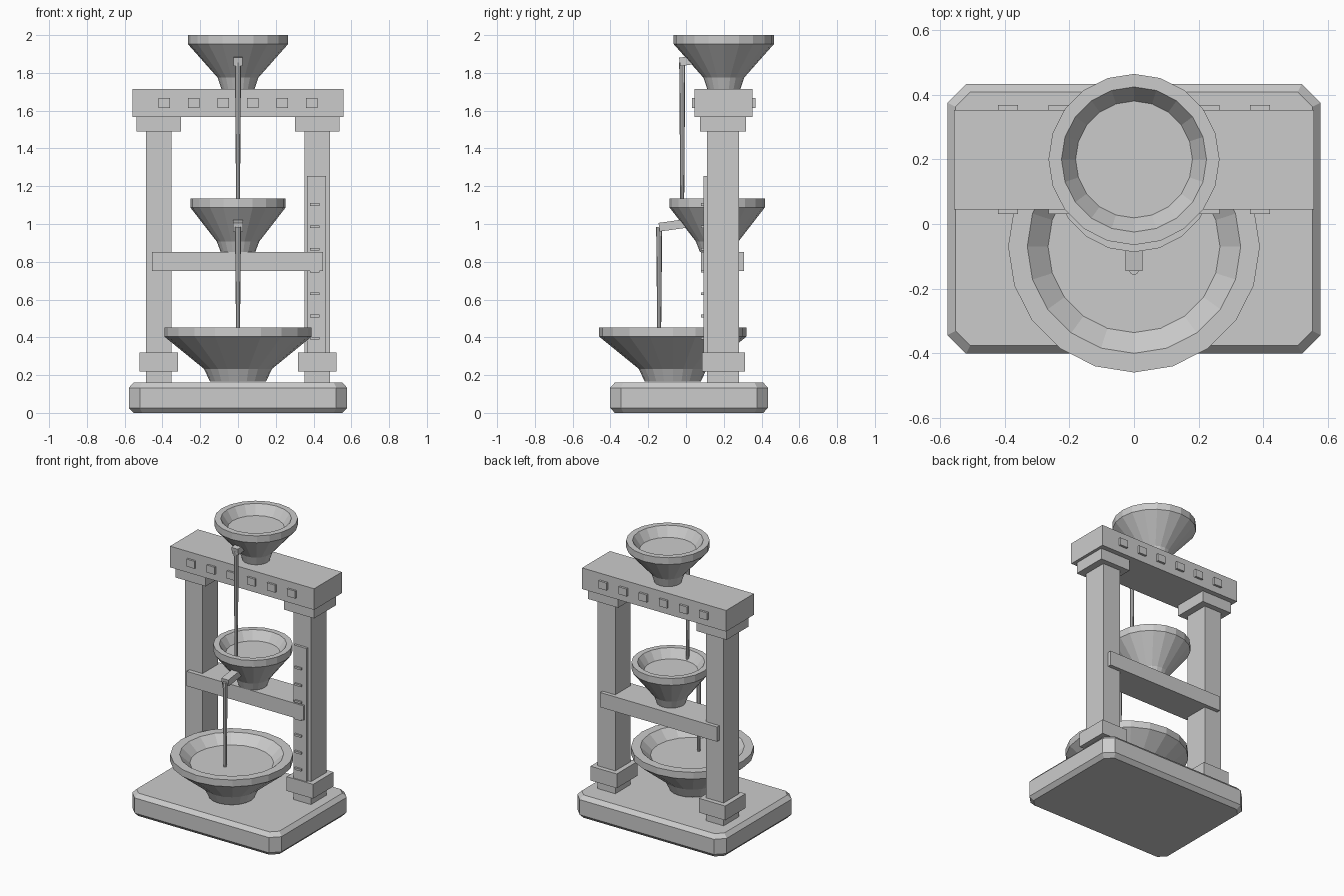
import bpy, bmesh, math
from mathutils import Matrix, Vector

cube = bpy.data.objects.get("Cube")
if cube:
    bpy.data.objects.remove(cube, do_unlink=True)

GREY = (0.6, 0.6, 0.6, 1)
stone = bpy.data.materials.new("plain grey")
stone.use_nodes = True
stone.diffuse_color = GREY
stone.node_tree.nodes["Principled BSDF"].inputs["Base Color"].default_value = GREY


def finish(name, bm):
    bmesh.ops.recalc_face_normals(bm, faces=bm.faces)
    mesh = bpy.data.meshes.new(name)
    bm.to_mesh(mesh)
    bm.free()
    mesh.materials.append(stone)
    obj = bpy.data.objects.new(name, mesh)
    bpy.context.collection.objects.link(obj)
    return obj


def box(name, x, y, z, tilt=0):
    """Box from (min, max) ranges, optionally tilted about x."""
    ranges = (x, y, z)
    size = [b - a for a, b in ranges]
    centre = Vector([(a + b) / 2 for a, b in ranges])
    bm = bmesh.new()
    matrix = Matrix.Translation(centre) @ Matrix.Rotation(tilt, 4, 'X') @ Matrix.Diagonal((*size, 1))
    bmesh.ops.create_cube(bm, size=1, matrix=matrix)
    return finish(name, bm)


def loft(name, rings):
    """Skin a stack of equal-length rings and cap both ends."""
    bm = bmesh.new()
    loops = [[bm.verts.new(p) for p in ring] for ring in rings]
    n = len(loops[0])
    for low, high in zip(loops, loops[1:]):
        for i in range(n):
            j = (i + 1) % n
            bm.faces.new((low[i], low[j], high[j], high[i]))
    bm.faces.new(loops[0][::-1])
    bm.faces.new(loops[-1])
    return finish(name, bm)


def lathe(name, y, profile, sides):
    steps = [math.tau * i / sides for i in range(sides)]
    return loft(name, [[(r * math.cos(a), y + r * math.sin(a), z) for a in steps]
                       for r, z in profile])


def octagon(inset, z):
    """Rectangle with cut corners."""
    w, d, cut = 0.578 - inset, 0.418 - inset, 0.058 - inset * 0.5
    corners = [(w, cut - d), (w, d - cut), (w - cut, d), (cut - w, d),
               (-w, d - cut), (-w, cut - d), (cut - w, -d), (w - cut, -d)]
    return [(x, y + 0.016, z) for x, y in corners]


# Chamfered plinth
loft("plinth", [octagon(0.025, 0), octagon(0, 0.027),
                octagon(0, 0.133), octagon(0.025, 0.16)])

# Pillars with foot blocks and capitals
for side, s in (("left", 1), ("right", -1)):
    def span(centre, half):
        return (s * centre - half, s * centre + half)
    box(f"{side}_pillar", span(0.42, 0.068), (0.11, 0.28), (0.15, 1.5))
    box(f"{side}_foot_block", span(0.42, 0.102), (0.085, 0.312), (0.22, 0.32))
    box(f"{side}_capital", span(0.42, 0.117), (0.075, 0.318), (1.49, 1.567))

# Top beam with a row of square studs through front and back
box("top_beam", (-0.558, 0.558), (0.045, 0.353), (1.567, 1.715))
for i in range(6):
    x = -0.39 + i * 0.156
    box(f"beam_stud_{i}", (x - 0.031, x + 0.031), (0.031, 0.368), (1.615, 1.667))

# Middle shelf
box("shelf", (-0.454, 0.45), (0.08, 0.306), (0.75, 0.853))

# Level gauge on the left pillar
box("gauge", (0.365, 0.466), (0.093, 0.13), (0.3, 1.253))
for i in range(7):
    z = 0.395 + i * 0.118
    box(f"gauge_mark_{i}", (0.38, 0.431), (0.08, 0.1), (z - 0.007, z + 0.007))


# Bowls: foot, flared body, upright rim, sloped inside, liquid surface
def bowl(name, y, base, top, radius, neck, foot, neck_height, depth):
    lathe(name, y, [(foot, base), (neck, base + neck_height), (radius, top - 0.048),
                    (radius, top), (radius * 0.848, top),
                    (radius * 0.683, top - depth)], 20)


bowl("lower_bowl", -0.07, 0.165, 0.452, 0.39, 0.18, 0.148, 0.068, 0.06)
bowl("middle_bowl", 0.165, 0.853, 1.135, 0.252, 0.113, 0.092, 0.055, 0.06)
bowl("upper_bowl", 0.2, 1.715, 2.0, 0.265, 0.108, 0.088, 0.06, 0.065)

# Spouts and falling streams
box("middle_spout", (-0.027, 0.027), (-0.143, 0.03), (0.972, 1.018), math.radians(8))
box("upper_spout", (-0.025, 0.025), (-0.034, 0.06), (1.842, 1.887), math.radians(8))
lathe("lower_stream", -0.142, [(0.01, 0.385), (0.016, 0.985)], 8)
lathe("upper_stream", -0.02, [(0.01, 1.07), (0.016, 1.855)], 8)
